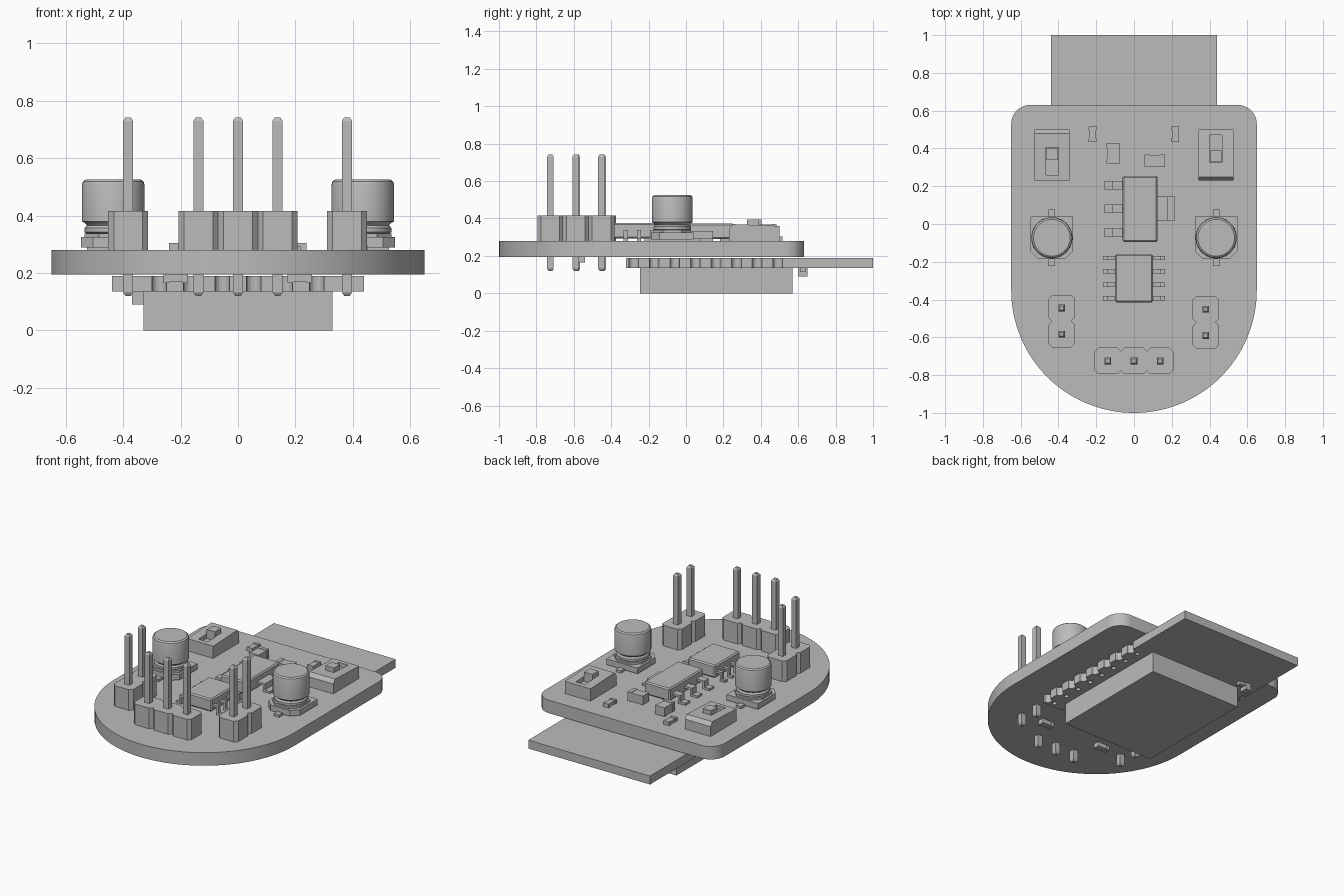
import bpy, bmesh, math
from mathutils import Vector

cube = bpy.data.objects.get("Cube")
if cube:
    bpy.data.objects.remove(cube, do_unlink=True)

grey = bpy.data.materials.new("plain_grey")
grey.use_nodes = True
grey.diffuse_color = (0.5, 0.5, 0.5, 1)
grey.node_tree.nodes["Principled BSDF"].inputs["Base Color"].default_value = (0.5, 0.5, 0.5, 1)


def finish(name, bm, smooth=False):
    bmesh.ops.recalc_face_normals(bm, faces=bm.faces)
    mesh = bpy.data.meshes.new(name)
    bm.to_mesh(mesh)
    bm.free()
    mesh.materials.append(grey)
    ob = bpy.data.objects.new(name, mesh)
    bpy.context.collection.objects.link(ob)
    if smooth:
        bpy.ops.object.select_all(action="DESELECT")
        ob.select_set(True)
        bpy.context.view_layer.objects.active = ob
        bpy.ops.object.shade_smooth_by_angle(angle=math.radians(35))
    return ob


def prism(name, pts, lo, hi, axis="z", smooth=False):
    """Extrude a flat outline along one axis."""
    place = {"x": lambda a, b, t: (t, a, b),
             "y": lambda a, b, t: (a, t, b),
             "z": lambda a, b, t: (a, b, t)}[axis]
    bm = bmesh.new()
    face = bm.faces.new([bm.verts.new(place(a, b, lo)) for a, b in pts])
    top = bmesh.ops.extrude_face_region(bm, geom=[face])["geom"]
    bmesh.ops.translate(bm, verts=[g for g in top if isinstance(g, bmesh.types.BMVert)],
                        vec=Vector(place(0, 0, hi - lo)))
    return finish(name, bm, smooth)


def box(name, x, y, z, bevel=0):
    ob = prism(name, [(x[0], y[0]), (x[1], y[0]), (x[1], y[1]), (x[0], y[1])], *z)
    if bevel:
        mod = ob.modifiers.new("soft_edges", "BEVEL")
        mod.width = bevel
        mod.segments = 1
    return ob


def lathe(name, profile, x, y, sides=32, turn=0.0):
    """Spin (radius, height) pairs about a vertical line; ends are capped."""
    bm = bmesh.new()
    rings = []
    for r, z in profile:
        angles = [turn + math.tau * i / sides for i in range(sides)]
        rings.append([bm.verts.new((x + r * math.cos(a), y + r * math.sin(a), z)) for a in angles])
    for low, high in zip(rings, rings[1:]):
        for i in range(sides):
            j = (i + 1) % sides
            bm.faces.new((low[i], low[j], high[j], high[i]))
    bm.faces.new(rings[0])
    bm.faces.new(rings[-1])
    return finish(name, bm, sides > 8)


def cut(ob, cutters):
    """Subtract the cutters and bake the result."""
    for c in cutters:
        c.hide_render = True
        mod = ob.modifiers.new("cut", "BOOLEAN")
        mod.operation = "DIFFERENCE"
        mod.solver = "EXACT"
        mod.object = c
    dg = bpy.context.evaluated_depsgraph_get()
    dg.update()
    baked = bpy.data.meshes.new_from_object(ob.evaluated_get(dg))
    ob.modifiers.clear()
    ob.data = baked
    for c in cutters:
        bpy.data.objects.remove(c, do_unlink=True)


def arc(cx, cy, r, start, end, n):
    return [(cx + r * math.cos(math.radians(start + (end - start) * i / n)),
             cy + r * math.sin(math.radians(start + (end - start) * i / n))) for i in range(n + 1)]


def chamfered(cx, cy, w, d, c):
    x, y = w / 2, d / 2
    return [(cx + a, cy + b) for a, b in ((x - c, -y), (x, c - y), (x, y - c), (x - c, y),
                                          (c - x, y), (-x, y - c), (-x, c - y), (c - x, -y))]


TOP = 0.28

# Main board with a round front end
outline = (arc(0, -0.35, 0.65, 180, 360, 64) + arc(0.55, 0.53, 0.1, 0, 90, 10)
           + arc(-0.55, 0.53, 0.1, 90, 180, 10))
prism("main_board", outline, 0.195, TOP, smooth=True)

# Radio module underneath, with edge notches and via holes
module = box("radio_module_board", (-0.44, 0.44), (-0.32, 1.0), (0.135, 0.19))
spots = []
for i in range(8):
    for s in (-1, 1):
        spots += [(s * 0.44, 0.49 - 0.11 * i, 0.026), (s * 0.385, 0.49 - 0.11 * i, 0.014)]
for i in range(6):
    spots.append((0.11 * (i - 2.5), -0.32, 0.026))
bm = bmesh.new()
for x, y, r in spots:
    new = bmesh.ops.create_cone(bm, cap_ends=True, segments=14, radius1=r, radius2=r, depth=0.2)
    bmesh.ops.translate(bm, verts=new["verts"], vec=(x, y, 0.16))
cut(module, [finish("notch_cutter", bm)])
box("module_shield", (-0.33, 0.33), (-0.245, 0.57), (0, 0.136))
box("module_lamp", (-0.37, -0.33), (0.6, 0.65), (0.09, 0.136))
box("module_lamp_pad", (-0.37, -0.29), (0.61, 0.64), (0.115, 0.136))

# Pin headers
def header(name, spots):
    for n, (x, y) in enumerate(spots, 1):
        prism(f"{name}_block_{n}", chamfered(x, y, 0.14, 0.14, 0.02), TOP, 0.415)
        r = 0.0175 * math.sqrt(2)
        lathe(f"{name}_pin_{n}", [(r * 0.55, 0.12), (r, 0.132), (r, 0.73), (r * 0.55, 0.742)],
              x, y, 4, math.pi / 4)


header("right_header", [(-0.383, -0.445), (-0.383, -0.583)])
header("left_header", [(0.38, -0.452), (0.38, -0.59)])
header("front_header", [(-0.138, -0.725), (0, -0.725), (0.138, -0.725)])

# Can capacitors
for side, s in (("left", 1), ("right", -1)):
    x, y = 0.435 * s, -0.073
    base = [(x - 0.113, y + 0.113), (x - 0.113, y - 0.07), (x - 0.07, y - 0.113),
            (x + 0.07, y - 0.113), (x + 0.113, y - 0.07), (x + 0.113, y + 0.113)]
    prism(side + "_capacitor_base", base, 0.288, 0.325)
    prism(side + "_capacitor_seat", chamfered(x, y, 0.2, 0.2, 0.05), 0.325, 0.338)
    lathe(side + "_capacitor_can",
          [(0.09, 0.335), (0.1, 0.342), (0.1, 0.356), (0.092, 0.366), (0.099, 0.374), (0.109, 0.38),
           (0.109, 0.507), (0.106, 0.518), (0.097, 0.525)], x, y, 40)
    box(side + "_capacitor_leads", (x - 0.018, x + 0.018), (y - 0.15, y + 0.15), (TOP, 0.296))

# Slide switches, the second turned half round
for side, s in (("left", 1), ("right", -1)):
    def span(a, b, c=0.365):
        return tuple(sorted((c + s * a, c + s * b)))
    cx = 0.434 * s
    shape = [(-0.134, TOP), (0.134, TOP), (0.134, 0.36), (-0.115, 0.37), (-0.134, 0.345)]
    body = prism(side + "_switch_body", [(0.365 + s * a, z) for a, z in shape],
                 cx - 0.093, cx + 0.093, "x")
    cut(body, [box("slot_cutter", (cx - 0.033, cx + 0.033), span(-0.04, 0.105), (0.335, 0.5))])
    box(side + "_switch_knob", (cx - 0.03, cx + 0.03), span(-0.038, 0.025), (0.33, 0.395))

# Chip packages with gull-wing leads
def lead(name, x_in, x_out, y, width, z):
    k = 1 if x_out > x_in else -1
    mid, t = (x_in + x_out) / 2, 0.014
    pts = [(x_in, z), (x_in, z + t), (mid + k * t, z + t), (mid + k * t, TOP + t),
           (x_out, TOP + t), (x_out, TOP), (mid, TOP), (mid, z)]
    prism(name, pts, y - width / 2, y + width / 2, "y")


box("regulator_body", (-0.06, 0.125), (-0.095, 0.255), (0.29, 0.373), 0.008)
for i, y in enumerate((0.205, 0.08, -0.045), 1):
    lead(f"regulator_lead_{i}", -0.05, -0.155, y, 0.045, 0.32)
lead("regulator_tab", 0.115, 0.218, 0.082, 0.125, 0.32)
box("driver_chip_body", (-0.1, 0.1), (-0.416, -0.16), (0.293, 0.376), 0.008)
for i in range(4):
    for side, s in (("left", 1), ("right", -1)):
        lead(f"driver_chip_{side}_lead_{i + 1}", 0.09 * s, 0.165 * s, -0.18 - 0.071 * i, 0.023, 0.325)

# Small parts: body plus slightly larger end caps
def chip(name, x, y, z, along):
    box(name + "_body", x, y, z)
    e = 0.003
    for n in (0, 1):
        a = list(x if along == "x" else y)
        a[1 - n] = a[n] + (a[1 - n] - a[n]) * 0.22
        a.sort()
        grow = lambda v: (v[0] - e, v[1] + e)
        box(f"{name}_cap_{n + 1}", a if along == "x" else grow(x),
            a if along == "y" else grow(y), grow(z))


chip("right_lamp", (-0.237, -0.202), (0.433, 0.517), (TOP, 0.302), "y")
chip("left_lamp", (0.2, 0.235), (0.433, 0.517), (TOP, 0.302), "y")
chip("right_capacitor_chip", (-0.142, -0.078), (0.32, 0.428), (TOP, 0.335), "y")
chip("left_capacitor_chip", (0.055, 0.165), (0.305, 0.365), (TOP, 0.335), "x")
chip("under_left_resistor", (0.172, 0.258), (-0.58, -0.543), (0.168, 0.196), "x")
chip("under_right_resistor", (-0.26, -0.175), (-0.58, -0.543), (0.168, 0.196), "x")
